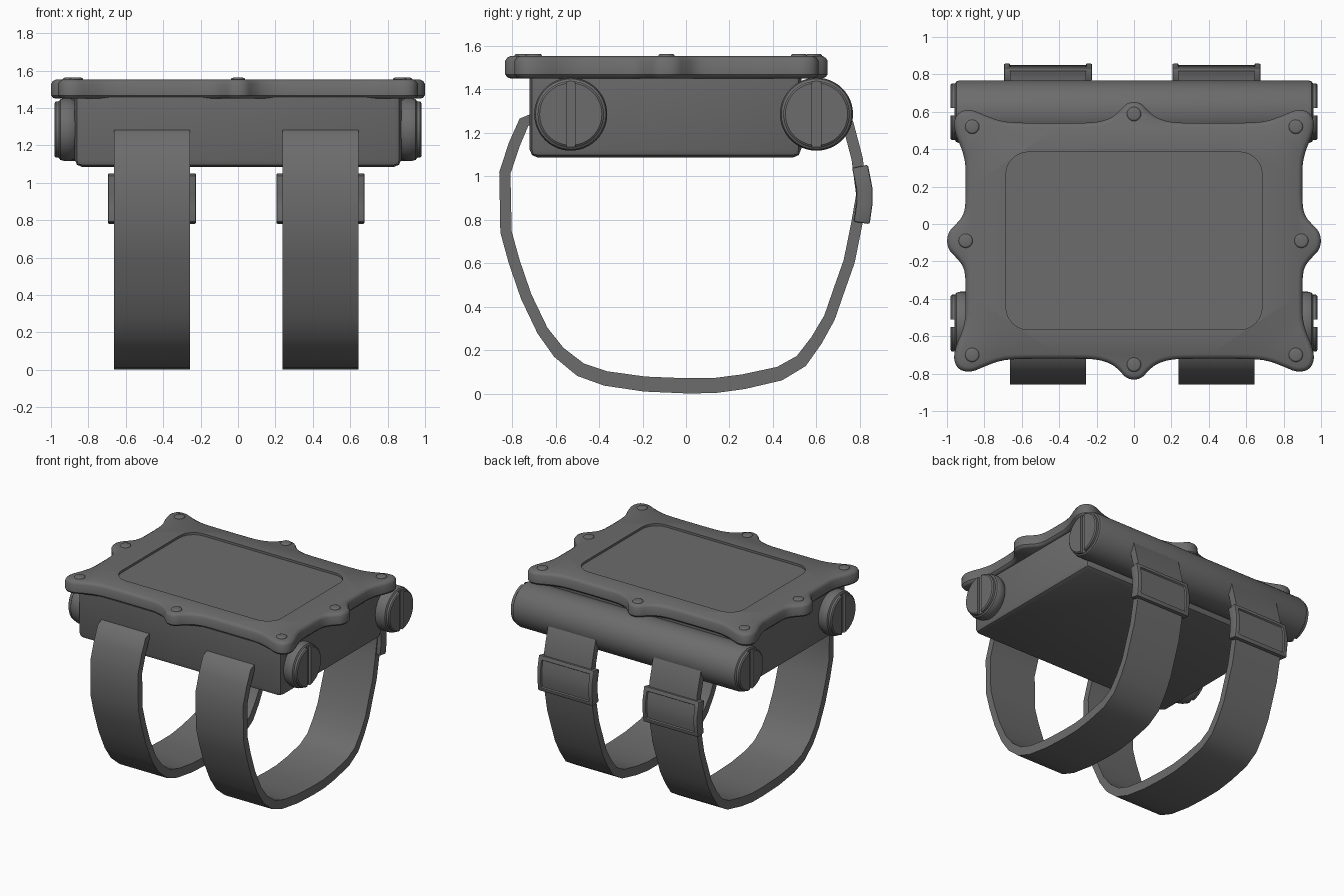
import bpy, bmesh, math
from mathutils import Vector

if "Cube" in bpy.data.objects:
    bpy.data.objects.remove(bpy.data.objects["Cube"])

# One dark grey for every part
dark = bpy.data.materials.new("dark_grey")
dark.diffuse_color = (.15, .15, .15, 1)
dark.use_nodes = True
dark.node_tree.nodes["Principled BSDF"].inputs["Base Color"].default_value = dark.diffuse_color


def finish(name, bm, angle=35):
    bmesh.ops.recalc_face_normals(bm, faces=bm.faces)
    me = bpy.data.meshes.new(name)
    bm.to_mesh(me)
    bm.free()
    me.materials.append(dark)
    ob = bpy.data.objects.new(name, me)
    bpy.context.collection.objects.link(ob)
    me.shade_smooth()
    me.set_sharp_from_angle(angle=math.radians(angle))
    return ob


def loft(loops):
    """Join closed loops of 3D points and cap both ends."""
    bm = bmesh.new()
    rings = [[bm.verts.new(p) for p in loop] for loop in loops]
    n = len(rings[0])
    for a, b in zip(rings, rings[1:]):
        for i in range(n):
            j = (i + 1) % n
            bm.faces.new((a[i], a[j], b[j], b[i]))
    bm.faces.new(rings[0])
    bm.faces.new(rings[-1])
    bmesh.ops.recalc_face_normals(bm, faces=bm.faces)
    return bm


def prism(pts, z0, z1):
    return loft([[(x, y, z) for x, y in pts] for z in (z0, z1)])


def bevel(bm, width, segs, test):
    edges = [e for e in bm.edges if test(e)]
    bmesh.ops.bevel(bm, geom=edges, offset=width, segments=segs,
                    affect='EDGES', profile=0.5, clamp_overlap=True)


def box(x0, x1, y0, y1, z0, z1):
    return prism([(x0, y0), (x1, y0), (x1, y1), (x0, y1)], z0, z1)


def cut(ob, cutters):
    """Subtract the cutters, bake the result and remove them."""
    for c in cutters:
        c.hide_render = True
        m = ob.modifiers.new("cut", 'BOOLEAN')
        m.operation, m.object, m.solver = 'DIFFERENCE', c, 'EXACT'
    dg = bpy.context.evaluated_depsgraph_get()
    me = bpy.data.meshes.new_from_object(ob.evaluated_get(dg))
    ob.modifiers.clear()
    ob.data = me
    me.shade_smooth()
    me.set_sharp_from_angle(angle=math.radians(35))
    for c in cutters:
        bpy.data.objects.remove(c)


def chaikin(pts, times=2):
    """Round a closed outline by repeated corner cutting."""
    pts = [Vector(p) for p in pts]
    for _ in range(times):
        pts = [q for a, b in zip(pts, pts[1:] + pts[:1])
               for q in (a.lerp(b, .25), a.lerp(b, .75))]
    return pts


def inset(pts, d):
    """Move a clockwise outline inward by d."""
    out = []
    for i, p in enumerate(pts):
        t = (pts[(i + 1) % len(pts)] - pts[i - 1]).normalized()
        out.append(p + Vector((t.y, -t.x)) * d)
    return out


def lathe_x(name, profile, y, z, segs=48):
    """Revolve (x, radius) points about the x axis."""
    ang = [2 * math.pi * k / segs for k in range(segs)]
    return finish(name, loft([[(x, y + r * math.cos(a), z + r * math.sin(a)) for a in ang]
                              for x, r in profile]))


def ribbon(path, half, x0, x1):
    """Sweep a thick strip along a yz path."""
    loops = []
    for i, (y, z) in enumerate(path):
        a, b = path[max(i - 1, 0)], path[min(i + 1, len(path) - 1)]
        d = Vector((b[0] - a[0], b[1] - a[1])).normalized()
        n = Vector((d.y, -d.x)) * half(z)
        loops.append([(x0, y + n.x, z + n.y), (x1, y + n.x, z + n.y),
                      (x1, y - n.x, z - n.y), (x0, y - n.x, z - n.y)])
    return loft(loops)


CY = -0.09  # middle of the lid in y

# Scalloped lid with rounded rim: a quarter outline mirrored both ways
quarter = [(0, .745), (.045, .732), (.08, .69), (.125, .655), (.2, .633), (.3, .63),
           (.6, .63), (.71, .638), (.8, .672), (.87, .703), (.935, .692), (.965, .64),
           (.955, .57), (.92, .49), (.902, .42), (.9, .35), (.9, .2), (.912, .135),
           (.955, .085), (.99, .05), (1.002, 0)]
side = quarter + [(x, -y) for x, y in quarter[-2::-1]]
outline = chaikin([(x, y + CY) for x, y in side + [(-x, y) for x, y in side[-2:0:-1]]])
rim = [(1.45, .022), (1.456, .009), (1.468, 0), (1.53, 0), (1.544, .009), (1.552, .024)]
lid = finish("lid", loft([[(p.x, p.y, z) for p in inset(outline, d)] for z, d in rim]))

# Recessed rounded window in the lid
bm = box(-.685, .685, CY - .475, CY + .475, 1.535, 1.65)
bevel(bm, 0.12, 6, lambda e: abs(e.verts[0].co.z - e.verts[1].co.z) > .05)
cut(lid, [finish("window_cutter", bm)])

# Lid screws
spots = [(sx * .865, CY + sy * .61) for sx in (-1, 1) for sy in (-1, 1)]
spots += [(-.9, CY), (.895, CY), (0, .588), (0, -.752)]
for i, (x, y) in enumerate(spots):
    circ = [(x + .038 * math.cos(a * math.pi / 10), y + .038 * math.sin(a * math.pi / 10))
            for a in range(20)]
    bm = prism(circ, 1.53, 1.562)
    bevel(bm, 0.011, 3, lambda e: all(v.co.z > 1.56 for v in e.verts))
    finish(f"lid_screw_{i + 1}", bm)

# Case body with chamfered underside
bm = box(-.873, .873, -.72, .53, 1.085, 1.46)
bevel(bm, 0.04, 2, lambda e: not all(v.co.z > 1.4 for v in e.verts))
finish("case_body", bm)

# Rear barrel and front knobs with slotted caps
cap = [(.93, .168), (.95, .162), (.957, .152), (.974, .152), (.981, .143)]
barrel_profile = [(-x, r) for x, r in cap[::-1]] + cap
knob_profile = [(.85, .15), (.88, .16), (.895, .168)] + cap


def slot(sx, y):
    x = sorted((sx * .961, sx * 1.1))
    return finish("slot_cutter", box(x[0], x[1], y - .02, y + .02, 1.0, 1.6))


barrel = lathe_x("rear_barrel", barrel_profile, .6, 1.285)
cut(barrel, [slot(-1, .6), slot(1, .6)])
for sx, label in ((-1, "left"), (1, "right")):
    knob = lathe_x(f"front_knob_{label}", [(sx * x, r) for x, r in knob_profile], -.53, 1.285)
    cut(knob, [slot(sx, -.53)])

# Wrist straps and their buckles
strap_path = [(-.69, 1.268), (-.745, 1.248), (-.79, 1.145), (-.833, 1.015), (-.83, .87),
              (-.828, .745), (-.79, .607), (-.735, .447), (-.66, .29), (-.585, .19),
              (-.485, .11), (-.37, .07), (-.19, .044), (0, .036), (.13, .037), (.265, .055),
              (.43, .092), (.53, .15), (.6, .245), (.66, .35), (.705, .48), (.75, .607),
              (.785, .78), (.808, .915), (.787, 1.08), (.745, 1.24), (.7, 1.31)]
buckle_path = [(.808, .785), (.82, .87), (.821, .94), (.8, 1.045)]
for cx, label in ((-.46, "left"), (.441, "right")):
    bm = ribbon(strap_path, lambda z: .026 + .01 * max(0, 1 - z / .3), cx - .204, cx + .204)
    finish(f"strap_{label}", bm, 50)

    bm = ribbon(buckle_path, lambda z: .037, cx - .236, cx + .236)
    bm.normal_update()
    outer = [f for f in bm.faces if f.normal.y > .7]
    bmesh.ops.inset_region(bm, faces=outer, thickness=.03, use_even_offset=True)
    bmesh.ops.inset_region(bm, faces=outer, thickness=.006, depth=-.01)
    bevel(bm, 0.008, 2, lambda e: len(e.link_faces) == 2 and e.calc_face_angle(0) > 1.3)
    finish(f"buckle_{label}", bm)
